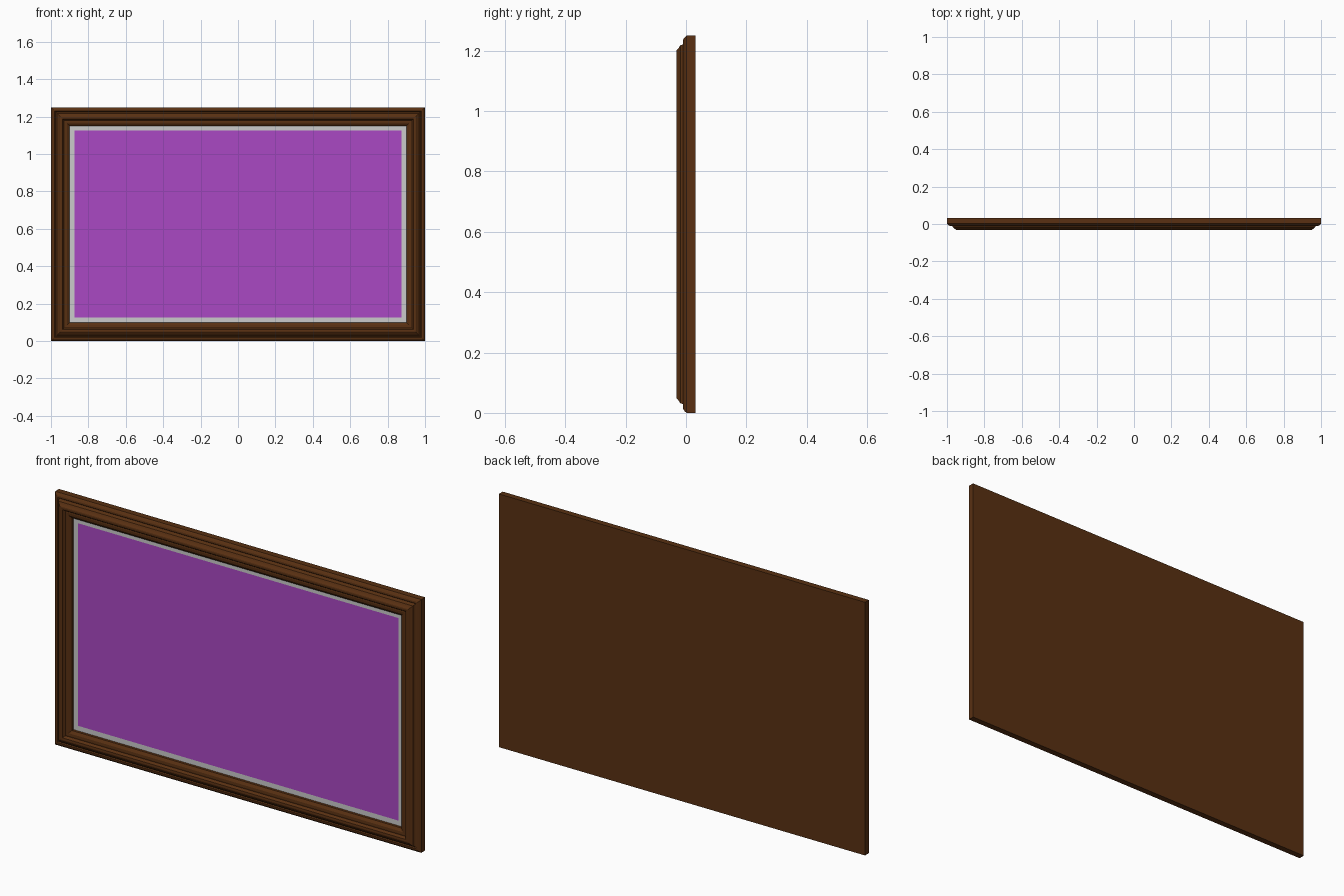
import bpy, bmesh

if "Cube" in bpy.data.objects:
    bpy.data.objects.remove(bpy.data.objects["Cube"])

W, H = 1.0, 1.25   # half width, full height


def material(name, rgb):
    m = bpy.data.materials.new(name)
    m.diffuse_color = (*rgb, 1)
    m.use_nodes = True
    m.node_tree.nodes["Principled BSDF"].inputs["Base Color"].default_value = m.diffuse_color
    return m


wood = material("dark wood", (0.10, 0.030, 0.006))
mat_grey = material("pale grey mat", (0.60, 0.60, 0.60))
purple = material("purple picture", (0.40, 0.065, 0.55))


def ring_loft(name, profile, mat, cap_start=False, cap_end=False):
    """Mitred rectangle loft; profile is (inset from outer edge, y)."""
    bm = bmesh.new()
    loops = []
    for d, y in profile:
        pts = ((-W + d, d), (W - d, d), (W - d, H - d), (-W + d, H - d))
        loops.append([bm.verts.new((x, y, z)) for x, z in pts])
    for a, b in zip(loops, loops[1:]):
        for i in range(4):
            j = (i + 1) % 4
            bm.faces.new((a[i], a[j], b[j], b[i]))
    if cap_start:
        bm.faces.new(loops[0][::-1])
    if cap_end:
        bm.faces.new(loops[-1])
    me = bpy.data.meshes.new(name)
    bm.to_mesh(me)
    bm.free()
    me.materials.append(mat)
    ob = bpy.data.objects.new(name, me)
    bpy.context.collection.objects.link(ob)
    return ob


# Moulded frame with solid backing, swept from the back edge to the inner lip
ring_loft("frame", [
    (0.0, 0.032), (0.0, 0.002), (0.005, -0.004), (0.012, -0.009),
    (0.020, -0.010), (0.024, -0.006), (0.029, -0.010),
    (0.032, -0.019), (0.040, -0.024), (0.048, -0.031), (0.053, -0.032),
    (0.062, -0.031), (0.067, -0.022), (0.070, -0.019),
    (0.076, -0.020), (0.087, -0.019), (0.093, -0.015), (0.100, -0.010),
    (0.100, 0.003)], wood, cap_start=True)

# Pale mat border and the picture inside it
ring_loft("mat_border", [(0.100, 0.003), (0.125, 0.003)], mat_grey)
ring_loft("picture", [(0.125, 0.003)], purple, cap_end=True)
